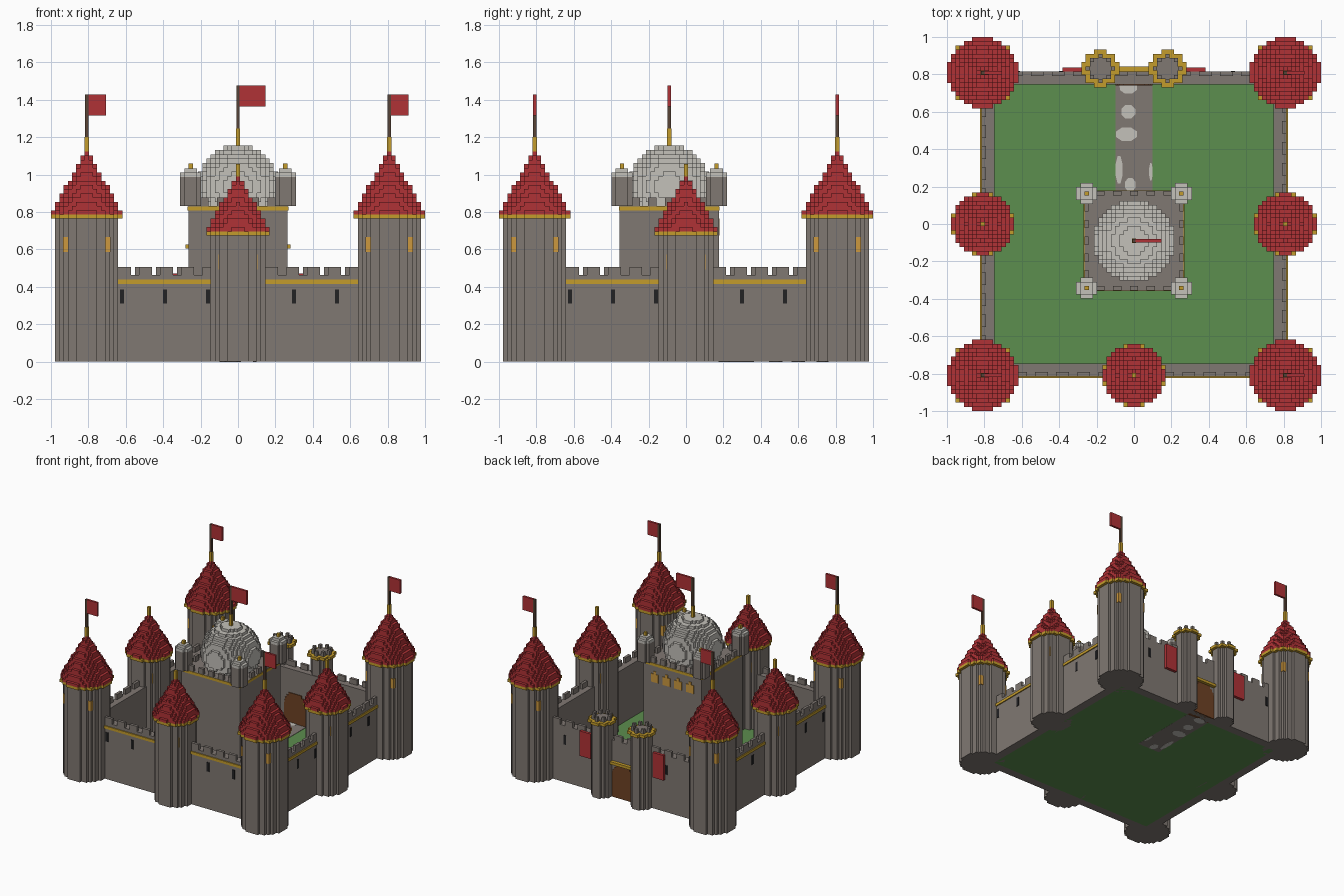
import bpy, bmesh, math
from mathutils import Matrix

cube = bpy.data.objects.get("Cube")
if cube:
    bpy.data.objects.remove(cube, do_unlink=True)

V = 2 / 89          # block size
T = 36 * V          # tower distance from the centre
KY = -4 * V         # keep centre


def material(name, rgb):
    m = bpy.data.materials.new(name)
    m.use_nodes = True
    lin = [((c / 255 + 0.055) / 1.055) ** 2.4 for c in rgb] + [1]
    m.diffuse_color = lin
    m.node_tree.nodes["Principled BSDF"].inputs["Base Color"].default_value = lin
    return m


STONE = material("grey stone", (128, 120, 114))
PALE = material("pale stone", (196, 193, 186))
RED = material("red", (176, 50, 54))
GOLD = material("gold", (196, 156, 44))
GLOW = material("amber window", (204, 152, 62))
GRASS = material("grass green", (92, 142, 78))
POLE = material("dark wood", (88, 68, 54))
DOOR = material("brown door", (110, 66, 36))
DARK = material("dark slit", (34, 34, 36))

parts = {}


def part(name, mat):
    """Fetch or start the mesh that collects one kind of part."""
    return parts.setdefault(name, (bmesh.new(), mat))[0]


def prism(bm, outline, z0, z1):
    low = [bm.verts.new((x, y, z0)) for x, y in outline]
    high = [bm.verts.new((x, y, z1)) for x, y in outline]
    bm.faces.new(low[::-1])
    bm.faces.new(high)
    for i in range(len(low)):
        j = (i + 1) % len(low)
        bm.faces.new((low[i], low[j], high[j], high[i]))


def box(bm, x0, x1, y0, y1, z0, z1):
    prism(bm, [(x0, y0), (x1, y0), (x1, y1), (x0, y1)], z0, z1)


def disc(bm, cx, cy, r, z0, z1):
    """A round slab with a stepped, blocky rim; r is in blocks."""
    n = int(r)
    right = []
    for j in range(-n, n + 1):
        w = int(math.sqrt(r * r - j * j)) + 0.5
        for p in ((w, j - 0.5), (w, j + 0.5)):
            if len(right) > 1 and right[-1][0] == right[-2][0] == p[0]:
                right.pop()
            if not right or right[-1] != p:
                right.append(p)
    outline = right + [(-x, y) for x, y in reversed(right)]
    prism(bm, [(cx + x * V, cy + y * V) for x, y in outline], z0, z1)


def flag(x, y, z, gold_top, top, length, drop):
    h = 0.4 * V
    box(part("pole_sockets", GOLD), x - V / 2, x + V / 2, y - V / 2, y + V / 2, z, gold_top)
    box(part("flag_poles", POLE), x - h, x + h, y - h, y + h, gold_top, top)
    box(part("flags", RED), x + h, x + length, y - h, y + h, top - drop, top)


def tower(name, x, y, r, layers, roof_layers, window, win_z):
    """Round tower with a gold rim, stepped cone roof and diagonal windows."""
    z = layers * V
    disc(part(name + "_bodies", STONE), x, y, r, 0, z)
    disc(part(name + "_rims", GOLD), x, y, r + 1, z, z + V)
    for k in range(roof_layers):
        radius = (r + 1) * (1 - k / roof_layers) - (0.25 if k == 0 else 0)
        disc(part(name + "_roofs", RED), x, y, radius, z + (k + 1) * V, z + (k + 2) * V)
    h = V / 2 + 0.004
    for sx in (-1, 1):
        for sy in (-1, 1):
            wx, wy = x + sx * window * V, y + sy * window * V
            box(part(name + "_windows", GLOW), wx - h, wx + h, wy - h, wy + h, win_z, win_z + 0.08)
    return z + (roof_layers + 1) * V


# Corner towers with flags
for sx in (-1, 1):
    for sy in (-1, 1):
        top = tower("corner_tower", sx * T, sy * T, 7.5, 34, 15, 5, 0.587)
        flag(sx * T, sy * T, top, 1.2, 1.427, 0.103, 0.112)

# Middle towers with gold finials
for x, y in ((0, -T), (-T, 0), (T, 0)):
    top = tower("middle_tower", x, y, 6.5, 30, 13, 4, 0.492)
    box(part("finials", GOLD), x - V / 2, x + V / 2, y - V / 2, y + V / 2, top, top + 3 * V)

# Curtain walls, drawn for the front and turned to the other sides
OUT, IN = 0.815, 0.747
for side in range(4):
    turn = Matrix.Rotation(side * math.pi / 2, 3, "Z")
    back = side == 2

    def wall_box(name, mat, *dims):
        bm = part(name, mat)
        start = len(bm.verts)
        box(bm, *dims)
        bm.verts.ensure_lookup_table()
        bmesh.ops.rotate(bm, cent=(0, 0, 0), matrix=turn, verts=bm.verts[start:])

    wall_box("walls", STONE, -OUT, OUT, -OUT, -IN, 0, 0.463)
    for k in range(-27, 30, 5):
        wall_box("wall_merlons", STONE, (k - 1.5) * V, (k + 1.5) * V, -OUT, -OUT + V, 0.463, 0.506)
    flip = -1 if side in (2, 3) else 1
    for s in (-0.62, -0.39, -0.16, 0.07, 0.3, 0.53):
        if not (back and abs(s) < 0.2):
            wall_box("arrow_slits", DARK, flip * s - V / 2, flip * s + V / 2, -OUT - 0.004, -OUT, 0.31, 0.385)
    if not back:
        wall_box("wall_stripes", GOLD, -0.7, 0.7, -OUT - 0.008, -OUT, 0.416, 0.438)

# Courtyard
box(part("lawn", GRASS), -IN, IN, -IN, IN, 0, V)
box(part("path", STONE), -0.1, 0.1, 0.17, IN, -0.0005, V + 0.003)
for x, y, w, d in ((-0.03, 0.73, 0.1, 0.07), (-0.03, 0.6, 0.08, 0.08), (-0.04, 0.48, 0.12, 0.08),
                   (-0.08, 0.29, 0.04, 0.16), (-0.02, 0.21, 0.06, 0.08), (0.09, 0.28, 0.02, 0.1)):
    ring = [(x + w / 2 * math.cos(a * math.pi / 4 + 0.4), y + d / 2 * math.sin(a * math.pi / 4 + 0.4)) for a in range(8)]
    prism(part("path_stones", PALE), ring, -0.001, V + 0.006)

# Keep body, band and merlons
H, KZ = 0.265, 0.831
box(part("keep", STONE), -H, H, KY - H, KY + H, 0, KZ)
e = H + 0.004
box(part("keep_band", GOLD), -e, e, KY - e, KY + e, KZ - V, KZ - 0.001)
merlons = part("keep_merlons", STONE)
for k in range(-8, 9, 4):
    a, b = (k - 1) * V, (k + 1) * V
    for s in (-1, 1):
        lo, hi = sorted((s * H, s * (H - V)))
        box(merlons, a, b, KY + lo, KY + hi, KZ, KZ + 2 * V)
        box(merlons, lo, hi, KY + a, KY + b, KZ, KZ + 2 * V)

# Arched keep windows facing the gate
for x in (-0.16, -0.053, 0.053, 0.16):
    glass = part("keep_windows", GLOW)
    box(glass, x - 1.5 * V, x + 1.5 * V, KY + H, KY + H + 0.005, 0.675, 0.742)
    box(glass, x - V / 2, x + V / 2, KY + H, KY + H + 0.005, 0.742, 0.765)

# Keep corner turrets
for sx in (-1, 1):
    for sy in (-1, 1):
        x, y = sx * 0.253, KY + sy * 0.253
        disc(part("keep_turrets", STONE), x, y, 2.5, KZ, 0.988)
        disc(part("turret_caps", PALE), x, y, 2.5, 0.988, 0.988 + V)
        disc(part("turret_caps", PALE), x, y, 1.5, 0.988 + V, 0.988 + 2 * V)
        box(part("finials", GOLD), x - V / 2, x + V / 2, y - V / 2, y + V / 2, 1.03, 1.06)

# Stepped dome and its flag
for k in range(14):
    z = KZ + k * 0.0231
    rise = (z + V / 2 - 0.94) / V
    disc(part("dome", PALE), 0, KY, math.sqrt(9.6 ** 2 - rise ** 2), z, z + 0.0231)
flag(0, KY, 1.154, 1.247, 1.476, 0.148, 0.113)

# Gatehouse: two turrets, arched door, lintel and banners
GY = 37 * V
for s in (-1, 1):
    x = s * 8 * V
    disc(part("gate_turrets", STONE), x, GY, 3.5, 0, 0.604)
    disc(part("gate_turret_rims", GOLD), x, GY, 4.3, 0.604, 0.604 + V)
    disc(part("gate_turrets", STONE), x, GY, 2.5, 0.604, 0.604 + 1.5 * V)
    for a in range(8):
        mx = x + round(3.3 * math.cos(a * math.pi / 4)) * V
        my = GY + round(3.3 * math.sin(a * math.pi / 4)) * V
        box(part("gate_turret_merlons", STONE), mx - V / 2, mx + V / 2, my - V / 2, my + V / 2, 0.62, 0.62 + 2 * V)
    bx = s * 0.332
    box(part("banners", RED), bx - 0.05, bx + 0.05, OUT, OUT + V, 0.265, 0.47)
for k in range(12):
    w = 0.1 if k < 8 else (0.1 * math.sqrt(1 - ((k - 7) / 5) ** 2))
    box(part("gate_door", DOOR), -w, w, IN - 0.006, OUT + 0.006, k * V, (k + 1) * V)
box(part("gate_lintel", GOLD), -0.1, 0.1, OUT, OUT + 1.2 * V, 0.272, 0.272 + V)

# Turn the collected meshes into objects
for name, (bm, mat) in parts.items():
    bmesh.ops.recalc_face_normals(bm, faces=bm.faces)
    mesh = bpy.data.meshes.new(name)
    bm.to_mesh(mesh)
    bm.free()
    mesh.materials.append(mat)
    obj = bpy.data.objects.new(name, mesh)
    bpy.context.scene.collection.objects.link(obj)
